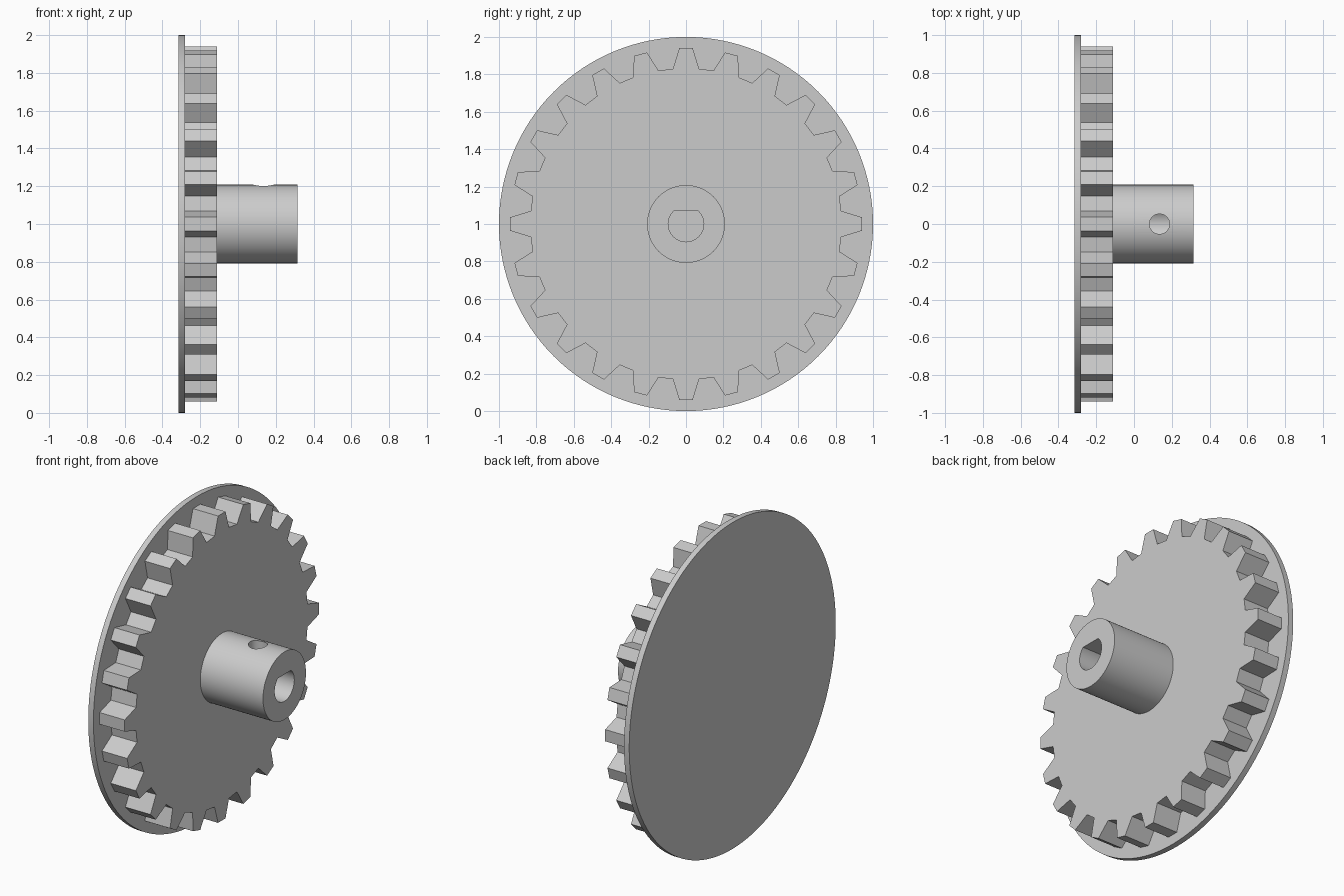
import bpy, bmesh
from math import sin, cos, asin, pi, radians

cube = bpy.data.objects.get("Cube")
if cube:
    bpy.data.objects.remove(cube, do_unlink=True)

AXIS_Z = 1.0
TEETH = 24
PLATE_X, GEAR_X, HUB_X, END_X = -0.315, -0.28, -0.11, 0.315

grey = bpy.data.materials.new("light grey")
grey.use_nodes = True
grey.diffuse_color = (0.6, 0.6, 0.6, 1)
grey.node_tree.nodes["Principled BSDF"].inputs["Base Color"].default_value = (0.6, 0.6, 0.6, 1)


def circle(radius, count):
    return [(radius * sin(2 * pi * i / count), radius * cos(2 * pi * i / count))
            for i in range(count)]


def prism(name, profile, x0, x1):
    """Extrude a (y, z) profile, centred on the axle, along x."""
    bm = bmesh.new()
    base = bm.faces.new([bm.verts.new((x0, y, z + AXIS_Z)) for y, z in profile])
    top = bmesh.ops.extrude_face_region(bm, geom=[base])["geom"]
    moved = [v for v in top if isinstance(v, bmesh.types.BMVert)]
    bmesh.ops.translate(bm, verts=moved, vec=(x1 - x0, 0, 0))
    bmesh.ops.recalc_face_normals(bm, faces=bm.faces)
    mesh = bpy.data.meshes.new(name)
    bm.to_mesh(mesh)
    bm.free()
    mesh.materials.append(grey)
    obj = bpy.data.objects.new(name, mesh)
    bpy.context.collection.objects.link(obj)
    return obj


def activate(obj):
    bpy.ops.object.select_all(action='DESELECT')
    obj.select_set(True)
    bpy.context.view_layer.objects.active = obj


def cut(obj, cutter):
    mod = obj.modifiers.new("cut", 'BOOLEAN')
    mod.operation = 'DIFFERENCE'
    mod.solver = 'EXACT'
    mod.object = cutter
    activate(obj)
    bpy.ops.object.modifier_apply(modifier=mod.name)


# Flange and hub
flange = prism("flange_plate", circle(1.0, 128), PLATE_X, GEAR_X)
hub = prism("hub", circle(0.208, 96), HUB_X, END_X)

# Toothed wheel: straight-sided teeth, flat tips and valleys
tooth = [(-0.07, 0.83), (-0.036, 0.94), (0.036, 0.94), (0.07, 0.83)]
outline = []
for i in range(TEETH):
    a = 2 * pi * i / TEETH
    outline += [(y * cos(a) + z * sin(a), z * cos(a) - y * sin(a)) for y, z in tooth]
wheel = prism("toothed_wheel", outline, GEAR_X, HUB_X)

# D-shaped bore with its flat on top
BORE, FLAT = 0.095, 0.07
start = pi / 2 - asin(FLAT / BORE)
steps = 48
d_shape = []
for i in range(steps + 1):
    a = start + (2 * pi - 2 * start) * i / steps
    d_shape.append((BORE * sin(a), BORE * cos(a)))
bore = prism("bore_cutter", d_shape, -0.5, 0.5)
cut(wheel, bore)
cut(hub, bore)

# Set screw hole from the top of the hub into the bore
bpy.ops.mesh.primitive_cylinder_add(vertices=48, radius=0.053, depth=0.3,
                                    location=(0.135, 0, AXIS_Z + 0.17))
screw = bpy.context.object
screw.data.materials.append(grey)
cut(hub, screw)

for helper in (bore, screw):
    bpy.data.objects.remove(helper, do_unlink=True)

for part in (flange, hub, wheel):
    activate(part)
    bpy.ops.object.shade_smooth_by_angle(angle=radians(12))
